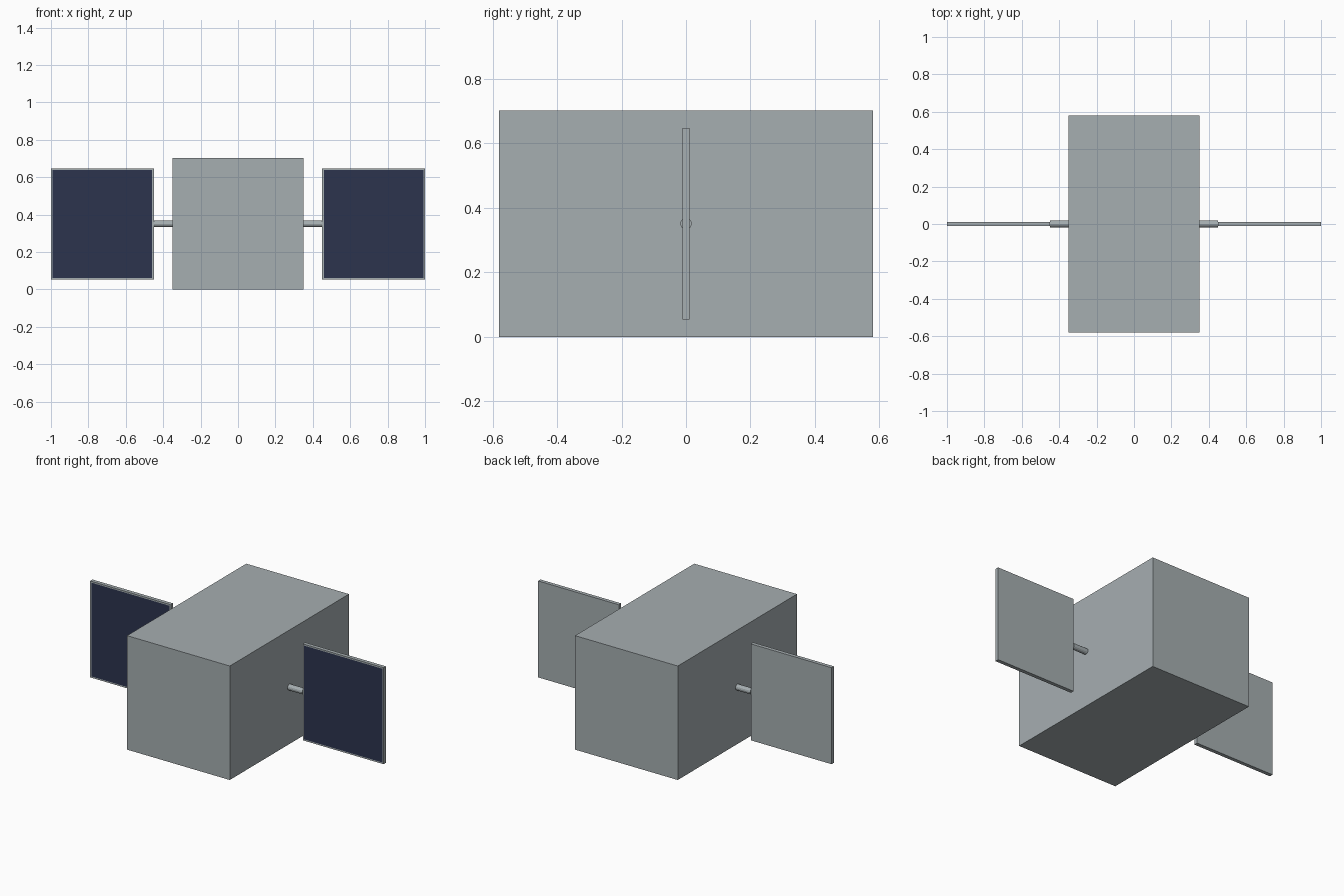
import bpy
import bmesh
from math import radians
from mathutils import Matrix

cube = bpy.data.objects.get("Cube")
if cube:
    bpy.data.objects.remove(cube, do_unlink=True)


def material(name, rgb):
    mat = bpy.data.materials.new(name)
    mat.use_nodes = True
    mat.diffuse_color = (*rgb, 1)
    bsdf = next(n for n in mat.node_tree.nodes if n.type == 'BSDF_PRINCIPLED')
    bsdf.inputs["Base Color"].default_value = (*rgb, 1)
    return mat


grey = material("light_grey_metal", (0.38, 0.425, 0.44))
navy = material("navy_solar_cells", (0.025, 0.034, 0.076))

MID_Z = 0.351


def finish(name, bm, location, mats):
    mesh = bpy.data.meshes.new(name)
    bm.to_mesh(mesh)
    bm.free()
    for mat in mats:
        mesh.materials.append(mat)
    obj = bpy.data.objects.new(name, mesh)
    obj.location = location
    bpy.context.collection.objects.link(obj)
    return obj


def box(size):
    bm = bmesh.new()
    bmesh.ops.create_cube(bm, size=1)
    bmesh.ops.scale(bm, vec=size, verts=bm.verts)
    bm.normal_update()
    return bm


# Main body
finish("body", box((0.7, 1.16, 0.702)), (0, 0, MID_Z), [grey])

for side, sign in (("left", 1), ("right", -1)):
    # Framed panel, with the cells inset on its front face
    bm = box((0.55, 0.023, 0.594))
    front = [f for f in bm.faces if f.normal.y < -0.9]
    bmesh.ops.inset_region(bm, faces=front, thickness=0.012)
    front[0].material_index = 1
    finish(side + "_solar_panel", bm, (sign * 0.725, 0, MID_Z), [grey, navy])

    # Rod joining the panel to the body
    bm = bmesh.new()
    bmesh.ops.create_cone(bm, cap_ends=True, segments=12, radius1=0.018,
                          radius2=0.018, depth=0.11,
                          matrix=Matrix.Rotation(radians(90), 4, 'Y'))
    finish(side + "_panel_rod", bm, (sign * 0.395, 0, MID_Z), [grey])
